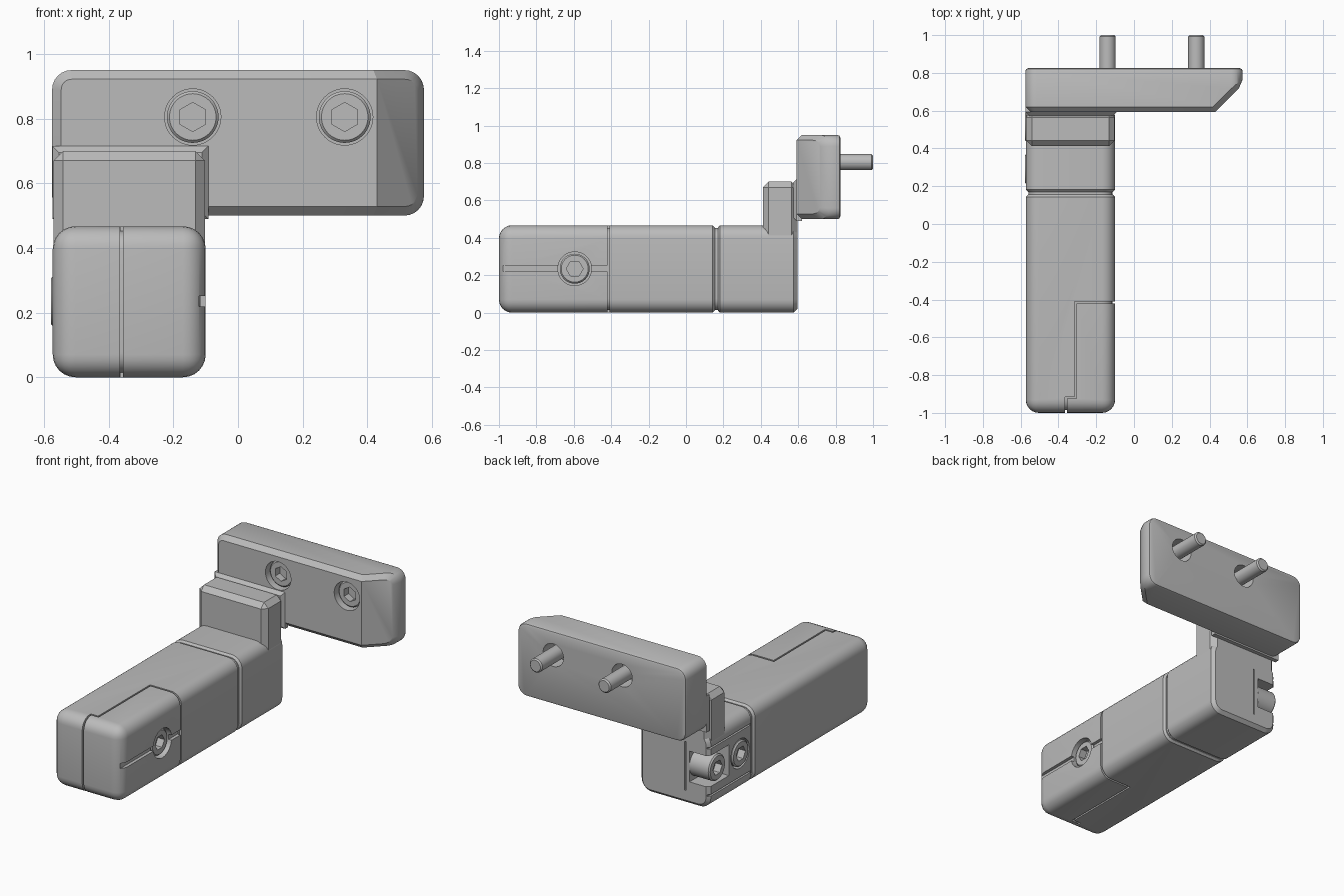
import bpy, bmesh, math
from mathutils import Vector, Matrix

if "Cube" in bpy.data.objects:
    bpy.data.objects.remove(bpy.data.objects["Cube"], do_unlink=True)

GREY = (0.5, 0.5, 0.5, 1)
grey = bpy.data.materials.new("plain grey")
grey.use_nodes = True
grey.diffuse_color = GREY
grey.node_tree.nodes["Principled BSDF"].inputs["Base Color"].default_value = GREY
parts = []


def make(name, bm, part=True):
    bmesh.ops.recalc_face_normals(bm, faces=bm.faces)
    mesh = bpy.data.meshes.new(name)
    bm.to_mesh(mesh)
    bm.free()
    obj = bpy.data.objects.new(name, mesh)
    bpy.context.collection.objects.link(obj)
    mesh.materials.append(grey)
    if part:
        parts.append(obj)
    return obj


# Edge rules for bevelling
def along(axis):
    return lambda e: abs((e.verts[0].co - e.verts[1].co).normalized()[axis]) > 0.99


def rim(axis, value):
    return lambda e: all(abs(v.co[axis] - value) < 1e-4 for v in e.verts)


def bevel(bm, rule, size, segments):
    edges = [e for e in bm.edges if rule(e)]
    bmesh.ops.bevel(bm, geom=edges, offset=size, segments=segments, profile=0.5,
                    affect='EDGES', clamp_overlap=False)


def box_mesh(lo, hi, bevels=()):
    lo, hi = Vector(lo), Vector(hi)
    bm = bmesh.new()
    bmesh.ops.create_cube(bm, size=1, matrix=Matrix.Translation((lo + hi) / 2)
                          @ Matrix.Diagonal((*(hi - lo), 1)))
    for rule, size, segments in bevels:
        bevel(bm, rule, size, segments)
    return bm


def box(name, lo, hi, bevels=(), part=True):
    return make(name, box_mesh(lo, hi, bevels), part)


def rod(name, start, direction, radius, length, sides=48, chamfer=0, part=True):
    start, d = Vector(start), Vector(direction)
    turn = Vector((0, 0, 1)).rotation_difference(d).to_matrix().to_4x4()
    bm = bmesh.new()
    bmesh.ops.create_cone(bm, cap_ends=True, segments=sides, radius1=radius,
                          radius2=radius, depth=length,
                          matrix=Matrix.Translation(start + d * length / 2) @ turn)
    if chamfer:
        bevel(bm, lambda e: abs((e.verts[0].co - e.verts[1].co).dot(d)) < 1e-4,
              chamfer, 1)
    return make(name, bm, part)


def cut(obj, *cutters):
    for c in cutters:
        mod = obj.modifiers.new("cut", 'BOOLEAN')
        mod.operation, mod.solver, mod.object = 'DIFFERENCE', 'EXACT', c
        bpy.context.view_layer.objects.active = obj
        bpy.ops.object.modifier_apply(modifier=mod.name)
        bpy.data.objects.remove(c, do_unlink=True)


def slot(lo, hi):
    return box("cutter", lo, hi, part=False)


def bore(start, direction, radius, length, sides=48):
    return rod("cutter", start, direction, radius, length, sides, part=False)


# Socket screw: head with hexagon recess, optional shank
def screw(name, start, d, head=0.1, shank=0):
    start, d = Vector(start), Vector(d)
    h = rod(name + "_head", start, d, 0.08, head, chamfer=0.008)
    cut(h, bore(start - d * 0.02, d, 0.045, 0.065, 6))
    if shank:
        rod(name + "_shank", start + d * (head - 0.01), d, 0.043, shank,
            32, chamfer=0.008)


# Arm body with a removable cap marked out by seams
L, R, TOP, FRONT = -0.573, -0.1, 0.467, -1.0


def rounded_front(front):
    return lambda e: along(1)(e) or rim(1, front)(e)


arm = box("arm_body", (L, FRONT, 0), (R, 0.155, TOP),
          [(rounded_front(FRONT), 0.07, 6), (rim(1, 0.155), 0.012, 1)])
core_front = FRONT + 0.015
core = box("arm_core", (L + 0.015, core_front, 0.015), (R - 0.015, 0.19, TOP - 0.015),
           [(rounded_front(core_front), 0.06, 6)])
cut(arm,
    slot((-0.365, -1.1, -0.1), (-0.355, -0.92, 0.6)),
    slot((-0.364, -0.925, -0.1), (-0.306, -0.915, 0.6)),
    slot((-0.315, -0.924, -0.1), (-0.305, -0.41, 0.6)),
    slot((-0.314, -0.42, -0.1), (0, -0.409, 0.6)))
CAP_Y, MID_Z = -0.595, 0.235
for body in (arm, core):
    cut(body, slot((R - 0.02, -0.98, MID_Z - 0.016), (0, -0.414, MID_Z + 0.016)),
        bore((0, CAP_Y, MID_Z), (-1, 0, 0), 0.09, 0.2))
screw("cap_screw", (R - 0.018, CAP_Y, MID_Z), (-1, 0, 0))

# Neck block with a side insert and an open pocket at the back
BACK = 0.595
neck = box("neck_block", (L, 0.17, 0), (R, BACK, TOP),
           [(along(1), 0.07, 6), (rim(1, BACK), 0.02, 1), (rim(1, 0.17), 0.012, 1)])
cut(neck,
    slot((L - 0.1, 0.4, 0.14), (-0.44, 0.7, 0.33)),
    bore((L - 0.1, 0.29, MID_Z), (1, 0, 0), 0.09, 0.2),
    slot((L - 0.1, 0.19, 0.08), (L + 0.015, 0.7, 0.09)),
    slot((L - 0.1, 0.19, 0.372), (L + 0.015, 0.7, 0.382)),
    slot((-0.415, BACK - 0.015, 0.08), (-0.405, 0.7, 0.382)))
screw("front_side_screw", (L - 0.005, 0.29, MID_Z), (1, 0, 0))
screw("rear_side_screw", (L - 0.005, 0.517, MID_Z), (1, 0, 0), 0.145)

# Upright joining the neck to the plate
box("upright", (L + 0.002, 0.412, 0.385), (R - 0.002, BACK, 0.7),
    [(lambda e: along(2)(e) or rim(2, 0.7)(e), 0.03, 1)])
box("upright_collar", (L - 0.001, 0.572, 0.49), (R + 0.008, 0.62, 0.715),
    [(rim(1, 0.572), 0.02, 1)])

# Mounting plate with rounded corners and one slanted end
PF, PB = 0.592, 0.825
bm = box_mesh((-0.575, PF, 0.5), (0.575, PB, 0.95), [(along(1), 0.06, 6)])
sliced = bmesh.ops.bisect_plane(bm, geom=bm.verts[:] + bm.edges[:] + bm.faces[:],
                                plane_co=(0.43, PF, 0), plane_no=(1, -1, 0),
                                clear_outer=True)
bmesh.ops.edgeloop_fill(bm, edges=[g for g in sliced["geom_cut"]
                                   if isinstance(g, bmesh.types.BMEdge)])
bmesh.ops.recalc_face_normals(bm, faces=bm.faces)
bm.normal_update()


def front_outline(e):
    facing = sorted(f.normal.y for f in e.link_faces)
    return facing[0] < -0.5 and abs(facing[1]) < 0.1


bevel(bm, front_outline, 0.028, 1)
bevel(bm, rim(1, PB), 0.015, 2)
plate = make("mounting_plate", bm)
for side, x in (("right", -0.14), ("left", 0.33)):
    cut(plate, bore((x, 0.5, 0.805), (0, 1, 0), 0.087, 0.22),
        bore((x, 0.7, 0.805), (0, 1, 0), 0.07, 0.2))
    screw(side + "_plate_bolt", (x, 0.62, 0.805), (0, 1, 0), 0.1, 0.29)

# Smooth the rounded areas, keep hard edges
bpy.ops.object.select_all(action='DESELECT')
for obj in parts:
    obj.select_set(True)
bpy.context.view_layer.objects.active = arm
bpy.ops.object.shade_smooth_by_angle(angle=math.radians(30))
